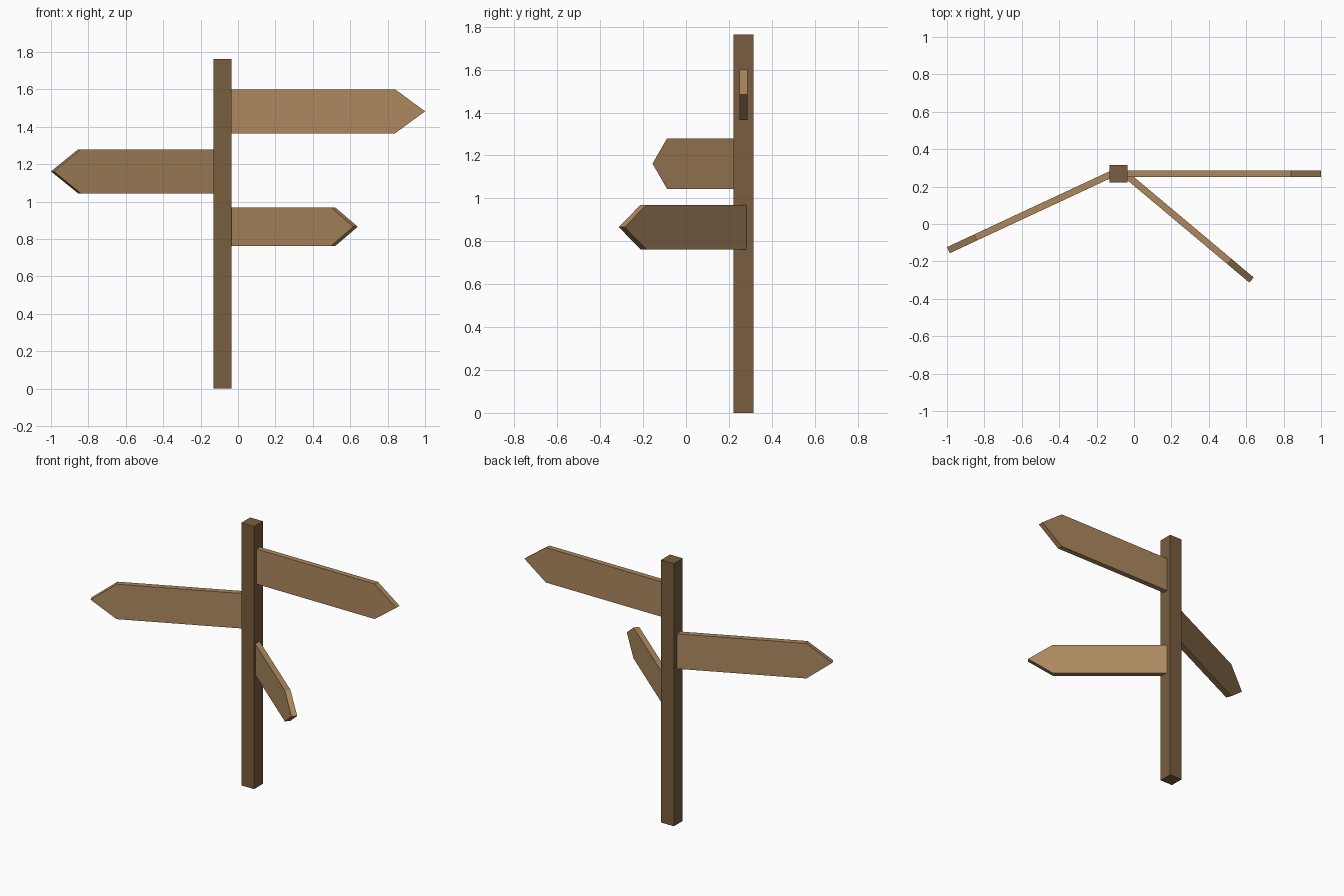
import bpy
import bmesh
import math
from mathutils import Matrix

cube = bpy.data.objects.get("Cube")
if cube:
    bpy.data.objects.remove(cube, do_unlink=True)


def make_material(name, rgb):
    mat = bpy.data.materials.new(name)
    mat.use_nodes = True
    color = (*rgb, 1.0)
    mat.diffuse_color = color
    mat.node_tree.nodes["Principled BSDF"].inputs["Base Color"].default_value = color
    return mat


dark_wood = make_material("dark_wood", (0.19, 0.11, 0.05))
light_wood = make_material("light_wood", (0.42, 0.25, 0.115))


def extruded(name, outline, depth, material, matrix):
    """Extrude a flat outline by depth along its local z, then place it."""
    bm = bmesh.new()
    face = bm.faces.new([bm.verts.new((u, v, -depth / 2)) for u, v in outline])
    result = bmesh.ops.extrude_face_region(bm, geom=[face])
    top = [g for g in result["geom"] if isinstance(g, bmesh.types.BMVert)]
    bmesh.ops.translate(bm, verts=top, vec=(0, 0, depth))
    bmesh.ops.recalc_face_normals(bm, faces=bm.faces)
    bm.transform(matrix)
    mesh = bpy.data.meshes.new(name)
    bm.to_mesh(mesh)
    bm.free()
    mesh.materials.append(material)
    obj = bpy.data.objects.new(name, mesh)
    bpy.context.collection.objects.link(obj)
    return obj


POST_X, POST_Y = -0.083, 0.268
POST_HALF, POST_HEIGHT = 0.047, 1.763
PIVOT, THICKNESS = 0.035, 0.036

# Square post
h = POST_HALF
extruded("post", [(-h, -h), (h, -h), (h, h), (-h, h)], POST_HEIGHT, dark_wood,
         Matrix.Translation((POST_X, POST_Y, POST_HEIGHT / 2)))


# Pointed boards, each turned about a point just inside one side of the post
def board(name, side, angle, z, length, height, head):
    k = height / 2
    outline = [(0, -k), (length - head, -k), (length, 0), (length - head, k), (0, k)]
    place = (Matrix.Translation((POST_X + side * PIVOT, POST_Y, z))
             @ Matrix.Rotation(math.radians(angle), 4, "Z")
             @ Matrix.Rotation(math.radians(90), 4, "X"))
    extruded(name, outline, THICKNESS, light_wood, place)


board("upper_board", 1, 0, 1.483, 1.048, 0.235, 0.16)
board("middle_board", -1, 205, 1.162, 0.965, 0.235, 0.16)
board("lower_board", 1, -40, 0.866, 0.883, 0.207, 0.157)
